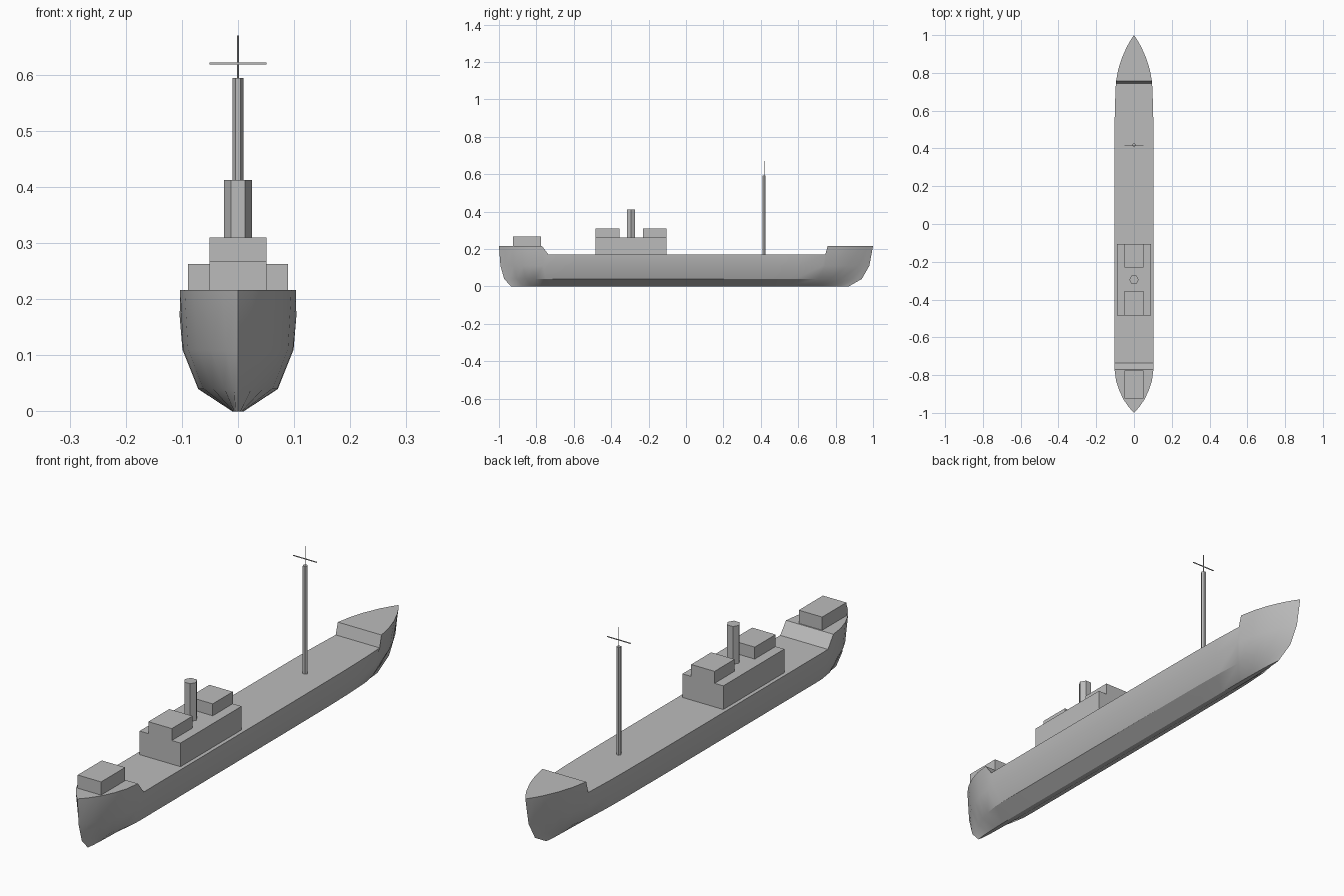
import bpy, bmesh, math
from mathutils import Matrix

cube = bpy.data.objects.get("Cube")
if cube:
    bpy.data.objects.remove(cube)

grey = bpy.data.materials.new("ship_grey")
grey.use_nodes = True
COLOUR = (0.5, 0.5, 0.5, 1)
grey.diffuse_color = COLOUR
grey.node_tree.nodes["Principled BSDF"].inputs["Base Color"].default_value = COLOUR


def add_object(name, bm):
    bmesh.ops.recalc_face_normals(bm, faces=bm.faces)
    mesh = bpy.data.meshes.new(name)
    bm.to_mesh(mesh)
    bm.free()
    mesh.materials.append(grey)
    obj = bpy.data.objects.new(name, mesh)
    bpy.context.collection.objects.link(obj)
    return obj


def box(name, x, y0, y1, z0, z1):
    bm = bmesh.new()
    place = Matrix.Translation((0, (y0 + y1) / 2, (z0 + z1) / 2))
    size = Matrix.Diagonal((2 * x, y1 - y0, z1 - z0, 1))
    bmesh.ops.create_cube(bm, size=1, matrix=place @ size)
    return add_object(name, bm)


def post(name, radius, y, z0, z1, sides=6):
    bm = bmesh.new()
    bmesh.ops.create_cone(bm, cap_ends=True, segments=sides, radius1=radius, radius2=radius,
                          depth=z1 - z0, matrix=Matrix.Translation((0, y, (z0 + z1) / 2))
                          @ Matrix.Rotation(math.pi / 2, 4, "Z"))
    return add_object(name, bm)


# Hull: deck outline stations (y, half width, deck height)
DECK, RAISED = 0.17, 0.216
stations = [(-1, 0, RAISED), (-0.97, 0.027, RAISED), (-0.93, 0.055, RAISED),
            (-0.88, 0.079, RAISED), (-0.83, 0.095, RAISED), (-0.77, 0.103, RAISED),
            (-0.735, 0.104, DECK), (-0.6, 0.104, DECK), (-0.2, 0.104, DECK),
            (0.2, 0.104, DECK), (0.5, 0.103, DECK), (0.62, 0.101, DECK),
            (0.745, 0.096, DECK), (0.757, 0.095, RAISED), (0.82, 0.083, RAISED),
            (0.88, 0.064, RAISED), (0.94, 0.037, RAISED), (0.975, 0.017, RAISED), (1, 0, RAISED)]

# Lower waterlines: height, half width, stern end, bow end, fineness
levels = [(0, 0.01, -0.935, 0.87, 0.6), (0.04, 0.071, -0.972, 0.94, 1.7),
          (0.11, 0.099, -0.992, 0.98, 1.15)]

bm = bmesh.new()
rings = []
for y, w, top in stations:
    half = []
    for z, width, stern, bow, fine in levels:
        ly = y * (bow if y > 0 else -stern)
        half.append((width * (w / 0.104) ** fine, ly, z))
    half.append((w, y, top))
    right = [bm.verts.new((-x, ly, z)) for x, ly, z in half]
    left = [bm.verts.new(p) for p in half]
    rings.append(right[::-1] + left)
for a, b in zip(rings, rings[1:]):
    n = len(a)
    for i in range(n):
        j = (i + 1) % n
        bm.faces.new((a[i], a[j], b[j], b[i]))
bmesh.ops.remove_doubles(bm, verts=bm.verts, dist=0.0005)
hull = add_object("hull", bm)
bpy.ops.object.select_all(action="DESELECT")
hull.select_set(True)
bpy.context.view_layer.objects.active = hull
bpy.ops.object.shade_smooth_by_angle(angle=math.radians(30))

# Deckhouses
box("main_deckhouse", 0.089, -0.485, -0.105, DECK, 0.263)
box("forward_cabin", 0.051, -0.485, -0.355, 0.263, 0.31)
box("after_cabin", 0.051, -0.23, -0.105, 0.263, 0.31)
box("raised_deck_cabin", 0.051, -0.925, -0.775, RAISED, 0.268)

# Funnel and mast
post("funnel", 0.025, -0.295, 0.263, 0.412)
post("mast", 0.0095, 0.418, DECK, 0.594)
post("mast_pole", 0.0016, 0.418, 0.594, 0.67)
box("mast_yard", 0.051, 0.4165, 0.4195, 0.6185, 0.6215)
